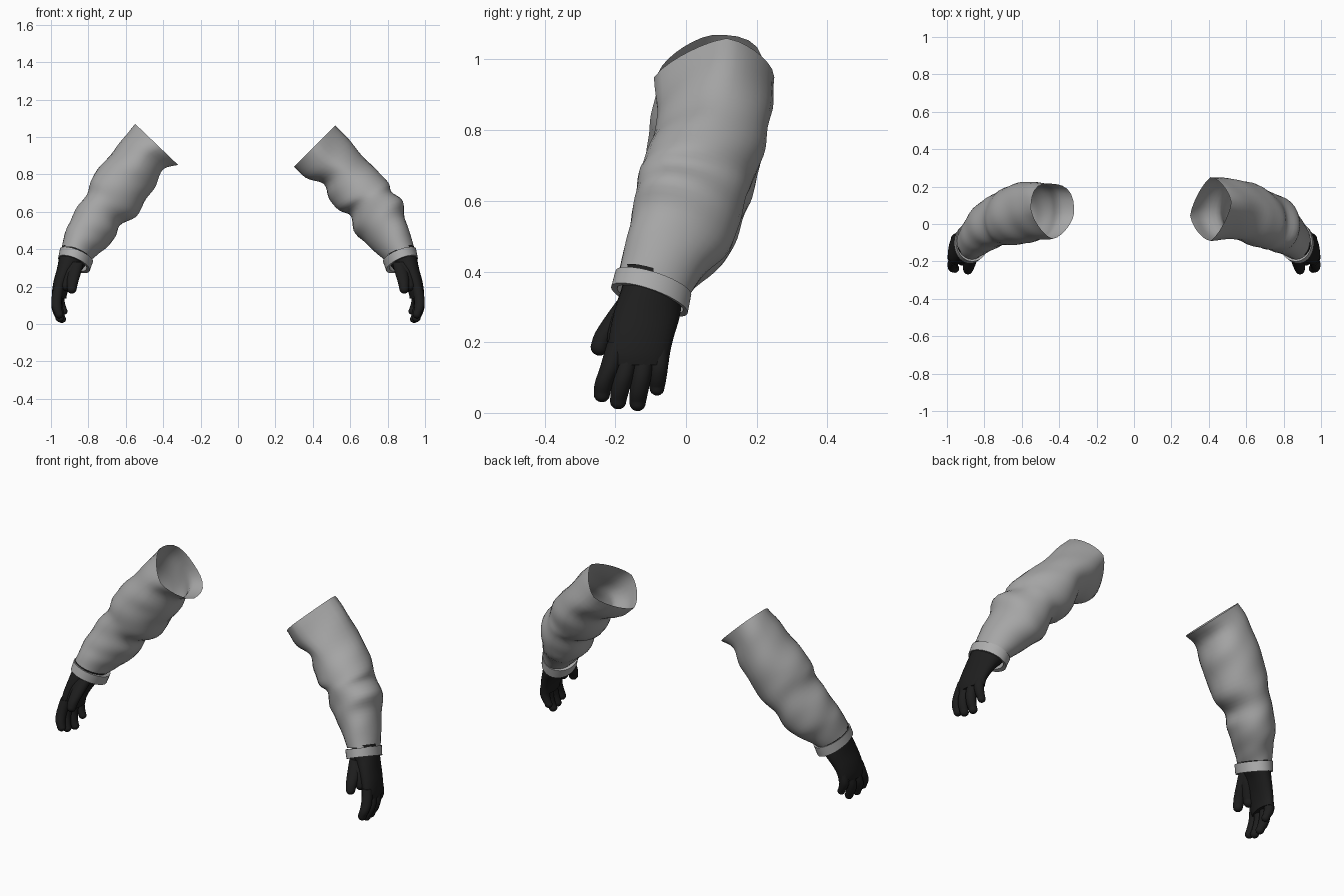
import bpy, bmesh, math
from mathutils import Vector

if "Cube" in bpy.data.objects:
    bpy.data.objects.remove(bpy.data.objects["Cube"])


def material(name, c):
    m = bpy.data.materials.new(name)
    m.diffuse_color = (c, c, c, 1)
    m.use_nodes = True
    m.node_tree.nodes["Principled BSDF"].inputs["Base Color"].default_value = m.diffuse_color
    return m


CLOTH = material("grey cloth", 0.38)
CUFF = material("light grey cuff", 0.42)
GLOVE = material("black glove", 0.013)


def smooth_rings(rows, steps):
    """Catmull-Rom interpolation between cross-section rows."""
    out = []
    for i in range(len(rows) - 1):
        p = [rows[max(0, min(len(rows) - 1, i + k))] for k in (-1, 0, 1, 2)]
        for s in range(steps):
            t = s / steps
            out.append([0.5 * (2 * b + (c - a) * t + (2 * a - 5 * b + 4 * c - d) * t * t
                               + (3 * b - a - 3 * c + d) * t ** 3) for a, b, c, d in zip(*p)])
    return out + [list(rows[-1])]


def loft(bm, rows, side, segs=28, fold=0.0, skew=0.0, mouth=None,
         cap_start=False, cap_end=False):
    """Row: inner x, z, outer x, z, y min, y max, tilt of the ring.
    mouth: superellipse powers (front, back) and y lean, fading from the first ring."""
    rings = []
    for k, (xi, zi, xo, zo, y0, y1, tilt) in enumerate(rows):
        w = max(0.0, 1 - k / 14) if mouth else 0.0
        c = Vector(((xi + xo) / 2, (y0 + y1) / 2, (zi + zo) / 2))
        h = (y1 - y0) / 2
        u = Vector(((xo - xi) / 2, mouth[2] * w if mouth else 0, (zo - zi) / 2))
        v = Vector((-skew * h, h, -tilt * h))
        if mouth:
            c.y -= mouth[3] * w
        ring = []
        for j in range(segs):
            a = 2 * math.pi * j / segs
            ca, sa = math.cos(a), math.sin(a)
            n = 2 + ((mouth[0] if sa < 0 else mouth[1]) - 2) * w if mouth else 2
            f = (abs(ca) ** n + abs(sa) ** n) ** (-1 / n)
            f *= 1 + fold * math.sin(3 * a + 0.55 * k * side) * math.sin(0.45 * k)
            p = c + (u * ca + v * sa) * f
            ring.append(bm.verts.new((p.x * side, p.y, p.z)))
        rings.append(ring)
    for a, b in zip(rings, rings[1:]):
        for j in range(segs):
            n = (j + 1) % segs
            bm.faces.new((a[j], a[n], b[n], b[j]))
    if cap_start:
        bm.faces.new(rings[0])
    if cap_end:
        bm.faces.new(rings[-1])


def finish(bm, name, mat, angle=50):
    bmesh.ops.recalc_face_normals(bm, faces=bm.faces[:])
    me = bpy.data.meshes.new(name)
    bm.to_mesh(me)
    bm.free()
    me.materials.append(mat)
    ob = bpy.data.objects.new(name, me)
    bpy.context.collection.objects.link(ob)
    bpy.ops.object.select_all(action='DESELECT')
    bpy.context.view_layer.objects.active = ob
    ob.select_set(True)
    bpy.ops.object.shade_smooth_by_angle(angle=math.radians(angle))


def finger(bm, pts, side):
    """Rounded tube through (x, y, z, radius) points, ending in a dome."""
    rows = smooth_rings(pts, 4)
    x, y, z, r = rows[-1]
    for a in (20, 40, 60, 78):
        t = math.radians(a)
        rows.append([x, y, z - r * math.sin(t), r * math.cos(t)])
    loft(bm, [(x - r, z, x + r, z, y - r, y + r, 0) for x, y, z, r in rows],
         side, 12, cap_start=True, cap_end=True)


# Sleeve cross-sections from shoulder opening to wrist
SLEEVES = {
    1: [(.30, .84, .52, 1.06, -.07, .27, 0), (.36, .78, .60, .975, -.07, .26, 0),
        (.455, .75, .68, .88, -.075, .24, .05), (.485, .675, .75, .815, -.10, .22, .1),
        (.535, .61, .805, .75, -.125, .185, .15), (.60, .585, .825, .70, -.135, .17, .2),
        (.62, .50, .885, .65, -.145, .15, .25), (.67, .45, .89, .57, -.155, .125, .3),
        (.73, .395, .92, .49, -.17, .06, .33), (.785, .345, .945, .39, -.19, .01, .33)],
    -1: [(.32, .85, .55, 1.07, -.08, .215, 0), (.40, .83, .61, 1.0, -.085, .22, 0),
         (.44, .74, .67, .92, -.10, .225, .05), (.49, .67, .74, .84, -.11, .215, .1),
         (.545, .575, .785, .77, -.115, .195, .15), (.63, .53, .805, .695, -.115, .17, .2),
         (.655, .465, .86, .62, -.13, .145, .25), (.70, .415, .90, .54, -.15, .11, .3),
         (.75, .375, .925, .48, -.17, .055, .33), (.79, .345, .945, .40, -.19, .01, .33)],
}
# Shape of the shoulder opening: front power, back power, lean, shift
MOUTH = {1: (1.4, 1.4, .035, .045), -1: (1.45, 2.8, .01, 0)}
MOUTH[1] = (1.4, 1.4, .035, .02)
# Cuff band: top lip, outer wall, bottom lip, inner wall
BAND = [(.795, .34, .94, .39, -.18, .0, .3), (.775, .335, .952, .40, -.20, .015, .3),
        (.792, .288, .962, .352, -.212, .005, .33), (.81, .297, .948, .347, -.195, -.008, .33),
        (.80, .335, .94, .385, -.185, -.003, .33)]
# Hand from wrist to knuckles
PALM = [(.805, .37, .94, .41, -.175, -.01, .3), (.815, .32, .955, .352, -.18, -.012, .3),
        (.855, .275, .968, .288, -.20, -.02, .2), (.89, .22, .985, .225, -.215, -.035, .1),
        (.912, .17, .993, .17, -.222, -.045, 0), (.92, .135, .99, .135, -.215, -.05, 0)]
# Four fingers, thumb, and the thumb web
FINGERS = [
    [(.958, -.195, .20, .028), (.97, -.215, .13, .028), (.968, -.232, .085, .026), (.957, -.238, .053, .023)],
    [(.955, -.16, .18, .028), (.97, -.175, .11, .028), (.965, -.186, .065, .026), (.953, -.192, .033, .023)],
    [(.952, -.115, .18, .028), (.964, -.125, .11, .028), (.957, -.133, .06, .026), (.942, -.137, .028, .023)],
    [(.945, -.075, .18, .026), (.953, -.077, .13, .026), (.945, -.080, .095, .024), (.932, -.082, .07, .021)],
    [(.86, -.15, .33, .036), (.875, -.19, .275, .036), (.884, -.228, .225, .03), (.888, -.245, .187, .025)],
    [(.875, -.14, .33, .045), (.892, -.165, .28, .045), (.908, -.185, .235, .036), (.918, -.195, .205, .028)],
]

for side, label in ((1, "left"), (-1, "right")):
    bm = bmesh.new()
    loft(bm, smooth_rings(SLEEVES[side], 4), side, fold=0.022, mouth=MOUTH[side])
    finish(bm, label + "_sleeve", CLOTH)

    bm = bmesh.new()
    loft(bm, BAND, side, 36)
    finish(bm, label + "_cuff", CUFF, 35)

    bm = bmesh.new()
    loft(bm, smooth_rings(PALM, 4), side, 24, skew=0.12, cap_start=True, cap_end=True)
    for pts in FINGERS:
        finger(bm, pts, side)
    finish(bm, label + "_glove", GLOVE)
